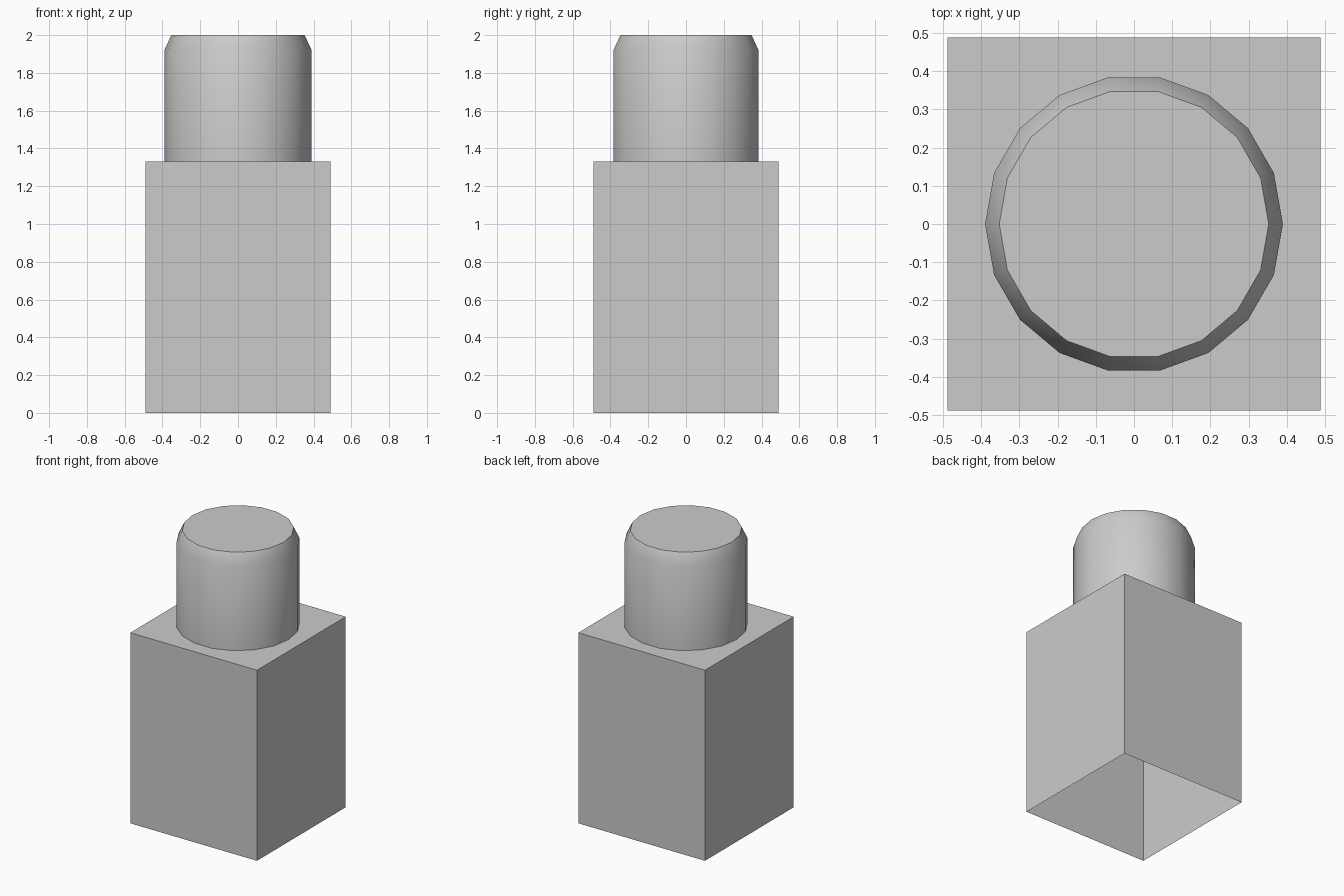
import bpy, bmesh, math

if "Cube" in bpy.data.objects:
    bpy.data.objects.remove(bpy.data.objects["Cube"])

HALF, BODY_TOP = 0.489, 1.33
SIDES = 18


def make_object(name, bm):
    mesh = bpy.data.meshes.new(name)
    bm.to_mesh(mesh)
    bm.free()
    obj = bpy.data.objects.new(name, mesh)
    bpy.context.collection.objects.link(obj)
    return obj


# Square body: a box with an open underside
bm = bmesh.new()
bmesh.ops.create_cube(bm, size=1)
bmesh.ops.scale(bm, verts=bm.verts, vec=(2 * HALF, 2 * HALF, BODY_TOP))
bmesh.ops.translate(bm, verts=bm.verts, vec=(0, 0, BODY_TOP / 2))
bm.normal_update()
bmesh.ops.delete(bm, geom=[f for f in bm.faces if f.normal.z < -0.5],
                 context='FACES_ONLY')
make_object("square_body", bm)

# Round neck: 18-sided with a chamfered rim, open where it meets the body
bm = bmesh.new()
rings = []
for radius, z in [(0.39, BODY_TOP), (0.39, 1.92), (0.353, 2.0)]:
    rings.append([bm.verts.new((radius * math.cos(i * math.tau / SIDES),
                                radius * math.sin(i * math.tau / SIDES), z))
                  for i in range(SIDES)])
for low, high in zip(rings, rings[1:]):
    for i in range(SIDES):
        j = (i + 1) % SIDES
        bm.faces.new((low[i], low[j], high[j], high[i]))
bm.faces.new(rings[-1])
neck = make_object("round_neck", bm)
bpy.context.view_layer.objects.active = neck
neck.select_set(True)
bpy.ops.object.shade_smooth_by_angle(angle=math.radians(30))
